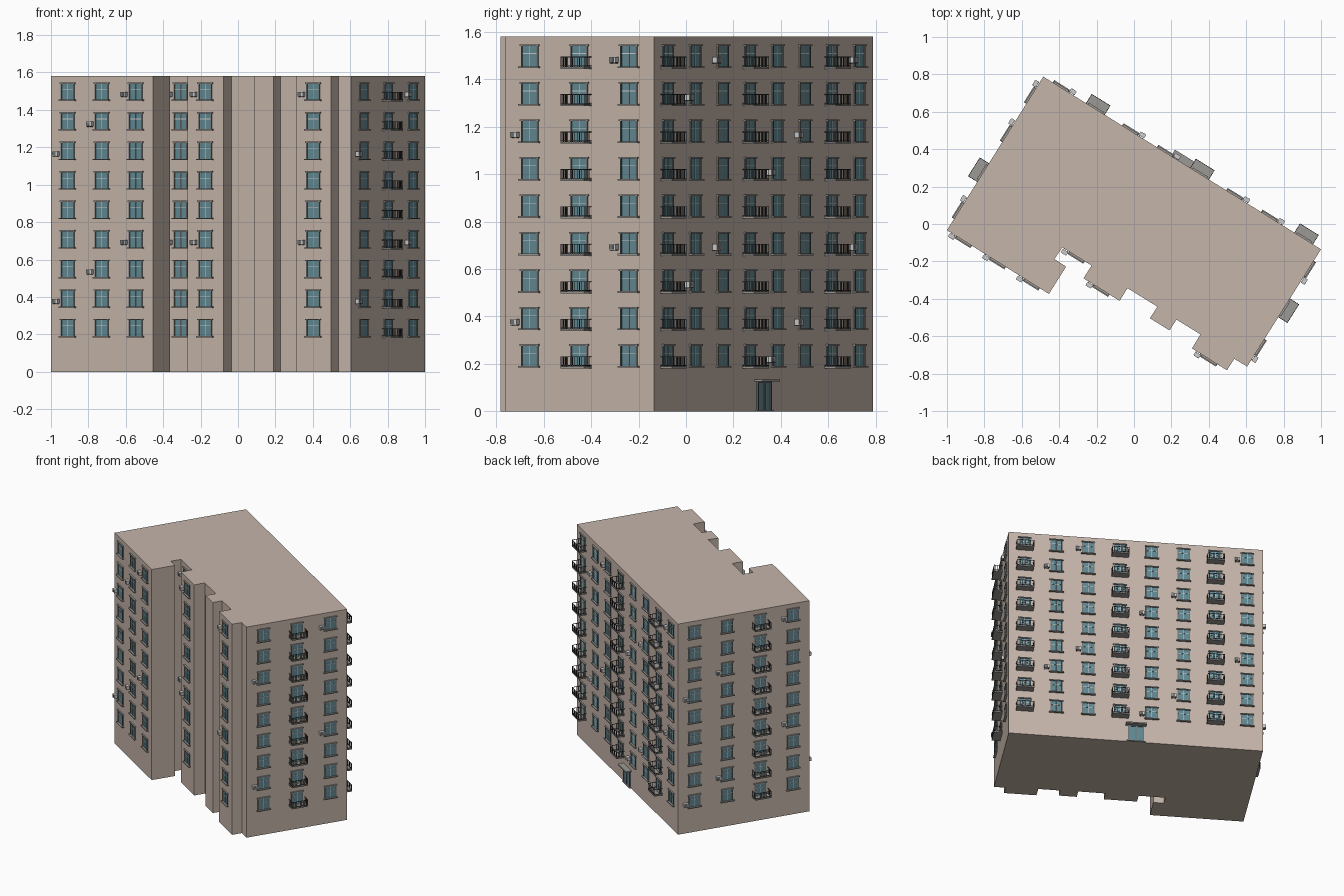
import bpy, bmesh
from mathutils import Vector, Matrix

if "Cube" in bpy.data.objects:
    bpy.data.objects.remove(bpy.data.objects["Cube"])

H = 1.58
FLOOR = H / 10

def material(name, rgb):
    m = bpy.data.materials.new(name)
    m.diffuse_color = (*rgb, 1)
    m.use_nodes = True
    m.node_tree.nodes["Principled BSDF"].inputs["Base Color"].default_value = m.diffuse_color
    return m

WALL = material("wall_beige", (0.56, 0.46, 0.40))
GLASS = material("glass_teal", (0.12, 0.25, 0.29))
STONE = material("stone_grey", (0.33, 0.32, 0.30))
FRAME = material("frame_grey", (0.16, 0.17, 0.17))
LIGHT = material("light_grey", (0.60, 0.62, 0.60))
DARK = material("dark_metal", (0.05, 0.05, 0.05))

# Footprint, counter-clockwise seen from above
FOOT = [(-0.485, 0.788), (-1.0, -0.033), (-0.455, -0.374), (-0.363, -0.228),
        (-0.425, -0.187), (-0.384, -0.125), (-0.227, -0.222), (-0.27, -0.29),
        (-0.077, -0.411), (-0.035, -0.343), (0.125, -0.442), (0.085, -0.504),
        (0.19, -0.569), (0.227, -0.511), (0.355, -0.590), (0.31, -0.665),
        (0.497, -0.782), (0.536, -0.721), (0.605, -0.762), (1.0, -0.135)]

# Facades with windows: edge start index -> (bays, balcony bays from the left)
FACADES = {0: (4, [2]), 1: (3, []), 5: (1, []), 7: (1, []), 15: (1, []),
           18: (3, [1]), 19: (8, [0, 3, 6])}

parts = {}

def finish(name, bm, mat):
    me = bpy.data.meshes.new(name)
    bmesh.ops.recalc_face_normals(bm, faces=bm.faces)
    bm.to_mesh(me)
    bm.free()
    me.materials.append(mat)
    ob = bpy.data.objects.new(name, me)
    bpy.context.collection.objects.link(ob)

def box(part, mat, frame, s, d, z):
    """Box in a facade frame; s, d, z are (low, high) along, outward and up."""
    bm = parts.setdefault(part, (bmesh.new(), mat))[0]
    size = [b - a for a, b in (s, d, z)]
    mid = [(a + b) / 2 for a, b in (s, d, z)]
    m = frame @ Matrix.Translation(mid) @ Matrix.Diagonal((*size, 1))
    bmesh.ops.create_cube(bm, size=1, matrix=m)

def window(f):
    w, h = 0.042, 0.045
    box("window_glass", GLASS, f, (-w, w), (-0.002, 0.002), (-h, h))
    for sx in (-1, 1):
        a, b = sorted((sx * w, sx * (w - 0.006)))
        box("window_frames", FRAME, f, (a, b), (-0.002, 0.006), (-h, h))
    box("window_mullions", LIGHT, f, (-0.0015, 0.0015), (-0.002, 0.004), (-h, h))
    box("window_mullions", LIGHT, f, (-w, w), (-0.002, 0.004), (0.010, 0.013))
    box("window_lintels", STONE, f, (-0.047, 0.047), (-0.002, 0.010), (h - 0.003, h + 0.004))
    box("window_sills", STONE, f, (-0.050, 0.050), (-0.002, 0.015), (-h - 0.005, -h + 0.002))

def balcony(f):
    w, d, lo, hi = 0.059, 0.058, -0.045, -0.002
    box("balcony_slabs", STONE, f, (-w, w), (-0.002, d), (lo - 0.008, lo))
    t = 0.003
    for z in (hi, lo + 0.006):
        box("balcony_rails", DARK, f, (-w, w), (d - t, d), (z - t, z))
        for a in (-w, w - t):
            box("balcony_rails", DARK, f, (a, a + t), (0, d), (z - t, z))
    n = 10
    for i in range(n + 1):
        s = -w + (2 * w - 0.002) * i / n
        box("balcony_balusters", DARK, f, (s, s + 0.002), (d - 0.0025, d - 0.0005), (lo, hi))
    for a in (-w, w - 0.002):
        for i in range(1, 5):
            y = d * i / 5
            box("balcony_balusters", DARK, f, (a, a + 0.002), (y, y + 0.002), (lo, hi))

def cooler(f):
    box("cooling_units", LIGHT, f, (-0.085, -0.051), (0.004, 0.026), (-0.027, -0.003))
    box("cooling_grilles", FRAME, f, (-0.081, -0.063), (0.025, 0.027), (-0.024, -0.006))
    for s in (-0.081, -0.058):
        box("cooling_brackets", DARK, f, (s, s + 0.003), (-0.002, 0.027), (-0.030, -0.027))

def entrance(f):
    w, h = 0.055, 0.125
    box("door_glass", GLASS, f, (-w, w), (-0.002, 0.003), (0, h))
    for s in (-w, -0.003, w - 0.006):
        box("door_frame", FRAME, f, (s, s + 0.006), (-0.002, 0.008), (0, h))
    box("door_frame", FRAME, f, (-w, w), (-0.002, 0.008), (h - 0.006, h))
    box("door_canopy", STONE, f, (-0.07, 0.07), (-0.002, 0.04), (h, h + 0.009))
    box("door_step", STONE, f, (-0.065, 0.065), (-0.002, 0.012), (0, 0.006))

# Main block
bm = bmesh.new()
base = bm.faces.new([bm.verts.new((x, y, 0)) for x, y in FOOT])
ext = bmesh.ops.extrude_face_region(bm, geom=[base], use_keep_orig=True)
bmesh.ops.translate(bm, vec=(0, 0, H),
                    verts=[v for v in ext["geom"] if isinstance(v, bmesh.types.BMVert)])
finish("building_block", bm, WALL)

# Facade details
for idx, (bays, balconies) in FACADES.items():
    a = Vector((*FOOT[idx], 0))
    b = Vector((*FOOT[(idx + 1) % len(FOOT)], 0))
    u = (b - a).normalized()
    out = Vector((u.y, -u.x, 0))
    rot = Matrix((u, out, (0, 0, 1))).transposed().to_4x4()
    for i in range(bays):
        p = a.lerp(b, (i + 0.5) / bays)
        for k in range(1, 10):
            f = Matrix.Translation(p + Vector((0, 0, (k + 0.48) * FLOOR))) @ rot
            window(f)
            if i in balconies:
                balcony(f)
            elif k % 5 == (4 - (bays - 1 - i)) % 5:
                cooler(f)
    if bays == 8:
        entrance(Matrix.Translation((a + b) / 2) @ rot)

for name, (bm, mat) in parts.items():
    finish(name, bm, mat)
